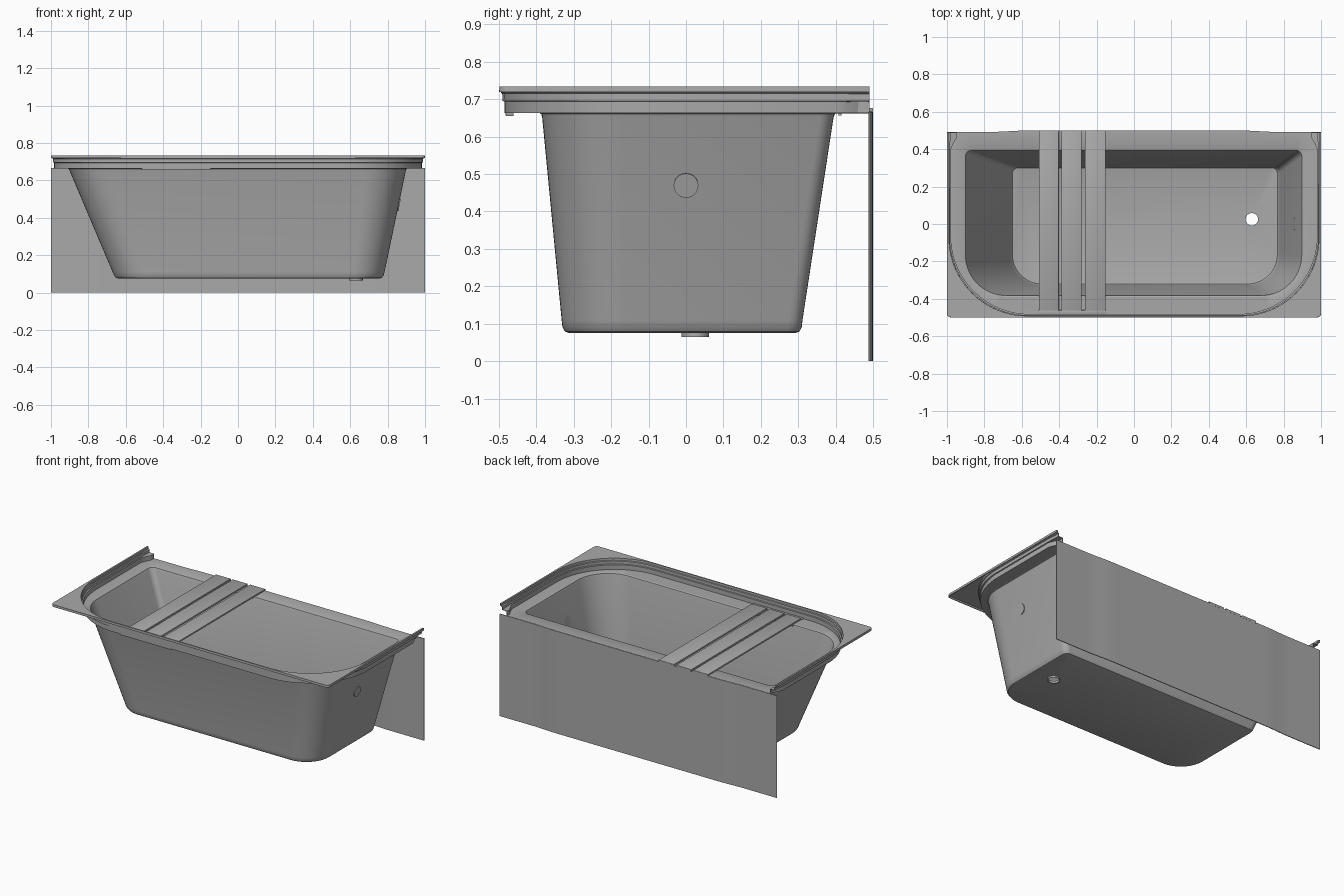
import bpy, bmesh, math

if "Cube" in bpy.data.objects:
    bpy.data.objects.remove(bpy.data.objects["Cube"])

grey = bpy.data.materials.new("plain grey")
grey.diffuse_color = (0.4, 0.4, 0.4, 1)
grey.use_nodes = True
grey.node_tree.nodes["Principled BSDF"].inputs["Base Color"].default_value = grey.diffuse_color


def finish(name, bm, thickness=0, bevel=0):
    """Turn a bmesh into a shaded object with optional shell thickness or bevel."""
    bmesh.ops.recalc_face_normals(bm, faces=bm.faces)
    mesh = bpy.data.meshes.new(name)
    bm.to_mesh(mesh)
    bm.free()
    mesh.materials.append(grey)
    ob = bpy.data.objects.new(name, mesh)
    bpy.context.collection.objects.link(ob)
    bpy.ops.object.select_all(action='DESELECT')
    ob.select_set(True)
    bpy.context.view_layer.objects.active = ob
    if thickness:
        m = ob.modifiers.new("shell", 'SOLIDIFY')
        m.thickness, m.offset = thickness, 0
        bpy.ops.object.modifier_apply(modifier=m.name)
    if bevel:
        m = ob.modifiers.new("bevel", 'BEVEL')
        m.width, m.segments = bevel, 2
        bpy.ops.object.modifier_apply(modifier=m.name)
    bpy.ops.object.shade_smooth_by_angle(angle=math.radians(30))
    return ob


def box(name, x0, x1, y0, y1, z0, z1, bevel=0):
    bm = bmesh.new()
    bmesh.ops.create_cube(bm, size=1)
    for v in bm.verts:
        v.co = ((x0 + x1) / 2 + v.co.x * (x1 - x0),
                (y0 + y1) / 2 + v.co.y * (y1 - y0),
                (z0 + z1) / 2 + v.co.z * (z1 - z0))
    return finish(name, bm, bevel=bevel)


def arc(cx, cy, r, a0, a1, n):
    return [(cx + r * math.cos(math.radians(a0 + (a1 - a0) * i / n)),
             cy + r * math.sin(math.radians(a0 + (a1 - a0) * i / n))) for i in range(n + 1)]


def basin_loop(x0, x1, y0, y1, rf, rb):
    """Rectangle with wide corners on the -y side and tight ones on the +y side."""
    return (arc(x0 + rf, y0 + rf, rf, 180, 270, 14) + arc(x1 - rf, y0 + rf, rf, 270, 360, 14)
            + arc(x1 - rb, y1 - rb, rb, 0, 90, 6) + arc(x0 + rb, y1 - rb, rb, 90, 180, 6))


def wall_path(off, flare):
    """U-shaped line of the upstand; its ends turn inward by flare."""
    a, b, r = 0.981 + off, 0.483 + off, 0.42
    half = [(-a + flare, 0.49), (-a + flare, 0.46), (-a + flare * 0.5, 0.435), (-a, 0.40)]
    half += arc(-a + r, -b + r, r, 180, 270, 20)
    return half + [(-x, y) for x, y in reversed(half)]


def bow(x):
    """Slight outward bow of the apron side."""
    t = min(1, max(0, (0.76 - abs(x)) / 0.18))
    return 0.007 * t * t * (3 - 2 * t)


def add(bm, pts, z):
    return [bm.verts.new((x, y, z)) for x, y in pts]


def edges_of(bm, vs, closed=True):
    pairs = list(zip(vs, vs[1:] + vs[:1])) if closed else list(zip(vs, vs[1:]))
    return [bm.edges.get(p) or bm.edges.new(p) for p in pairs]


def bridge(bm, a, b, closed=True):
    n = len(a)
    for i in range(n if closed else n - 1):
        j = (i + 1) % n
        bm.faces.new((a[i], a[j], b[j], b[i]))


def fill(bm, *loops):
    edges = [e for l in loops for e in edges_of(bm, l)]
    bmesh.ops.triangle_fill(bm, use_beauty=True, edges=edges, normal=(0, 0, 1))


# Tub: basin, deck, stepped upstand and flange in one shell
bm = bmesh.new()
DX, DY = 0.63, 0.025
sections = [
    (0.078, -0.640, 0.757, -0.313, 0.293, 0.155, 0.030),
    (0.081, -0.652, 0.768, -0.322, 0.302, 0.160, 0.032),
    (0.092, -0.660, 0.776, -0.328, 0.307, 0.165, 0.034),
    (0.110, -0.668, 0.781, -0.330, 0.309, 0.170, 0.035),
    (0.652, -0.898, 0.895, -0.382, 0.392, 0.215, 0.035),
    (0.662, -0.903, 0.899, -0.385, 0.396, 0.220, 0.036),
    (0.665, -0.911, 0.906, -0.390, 0.402, 0.225, 0.038),
]
rings = [add(bm, basin_loop(*s[1:]), s[0]) for s in sections]
for lo, hi in zip(rings, rings[1:]):
    bridge(bm, lo, hi)
drain = add(bm, arc(DX, DY, 0.033, 0, 350, 35), 0.078)
fill(bm, rings[0], drain)

tiers = [(0, 0.03, 0.666), (0, 0.03, 0.695), (0.006, 0.004, 0.697),
         (0.006, 0.004, 0.716), (0.010, 0, 0.719), (0.010, 0, 0.732)]
walls = [add(bm, wall_path(o, f), z) for o, f, z in tiers]
for lo, hi in zip(walls, walls[1:]):
    bridge(bm, lo, hi, closed=False)
for v in walls[0]:
    v.co.z = 0.665
back_edge = add(bm, [(x / 20, 0.49 + bow(x / 20)) for x in range(18, -19, -1)], 0.665)
fill(bm, rings[-1], walls[0] + back_edge)

outer = ([(-0.998, 0.49)] + arc(-0.978, -0.477, 0.02, 180, 270, 5)
         + arc(0.978, -0.477, 0.02, 270, 360, 5) + [(0.998, 0.49)])
rim = add(bm, outer, 0.732)
lip = add(bm, outer, 0.719)
fill(bm, rim + walls[-1][::-1])
bridge(bm, rim, lip, closed=False)
finish("tub_shell", bm, thickness=0.005)

# Apron panel on the +y side
bm = bmesh.new()
line = [(x / 40, 0.490 + bow(x / 40)) for x in range(-40, 41)]
bridge(bm, add(bm, line, 0), add(bm, line, 0.666), closed=False)
finish("apron_panel", bm, thickness=0.005)

# Drain collar under the floor
bm = bmesh.new()
profile = [(0.033, 0.078), (0.033, 0.065), (0.037, 0.065), (0.037, 0.078)]
cols = [add(bm, arc(DX, DY, r, 0, 350, 35), z) for r, z in profile]
for a, b in zip(cols, cols[1:] + cols[:1]):
    bridge(bm, a, b)
finish("drain_collar", bm)

# Overflow disc set in the sloping end wall
bm = bmesh.new()
bmesh.ops.create_cone(bm, cap_ends=True, segments=32, radius1=0.033, radius2=0.033, depth=0.010)
disc = finish("overflow_disc", bm)
disc.location = (0.859, 0, 0.47)
disc.rotation_euler = (0, math.radians(102), 0)

# Bridge: three slats with hooks over the apron and small locating pads
for i, (x0, x1) in enumerate([(-0.508, -0.402), (-0.388, -0.280), (-0.262, -0.152)], 1):
    box(f"bridge_slat_{i}", x0, x1, -0.463, 0.4995, 0.666, 0.677, bevel=0.002)
    box(f"bridge_hook_{i}", x0, x1, 0.4955, 0.5, 0.660, 0.674)
    for side, y in (("front", -0.377), ("back", 0.412)):
        for end, x in (("left", x0), ("right", x1 - 0.015)):
            box(f"bridge_pad_{i}_{side}_{end}", x, x + 0.015, y - 0.004, y + 0.004, 0.656, 0.668)

# Crossbar joining the slats at the wall side
box("bridge_crossbar", -0.513, -0.147, -0.482, -0.461, 0.655, 0.672, bevel=0.002)
